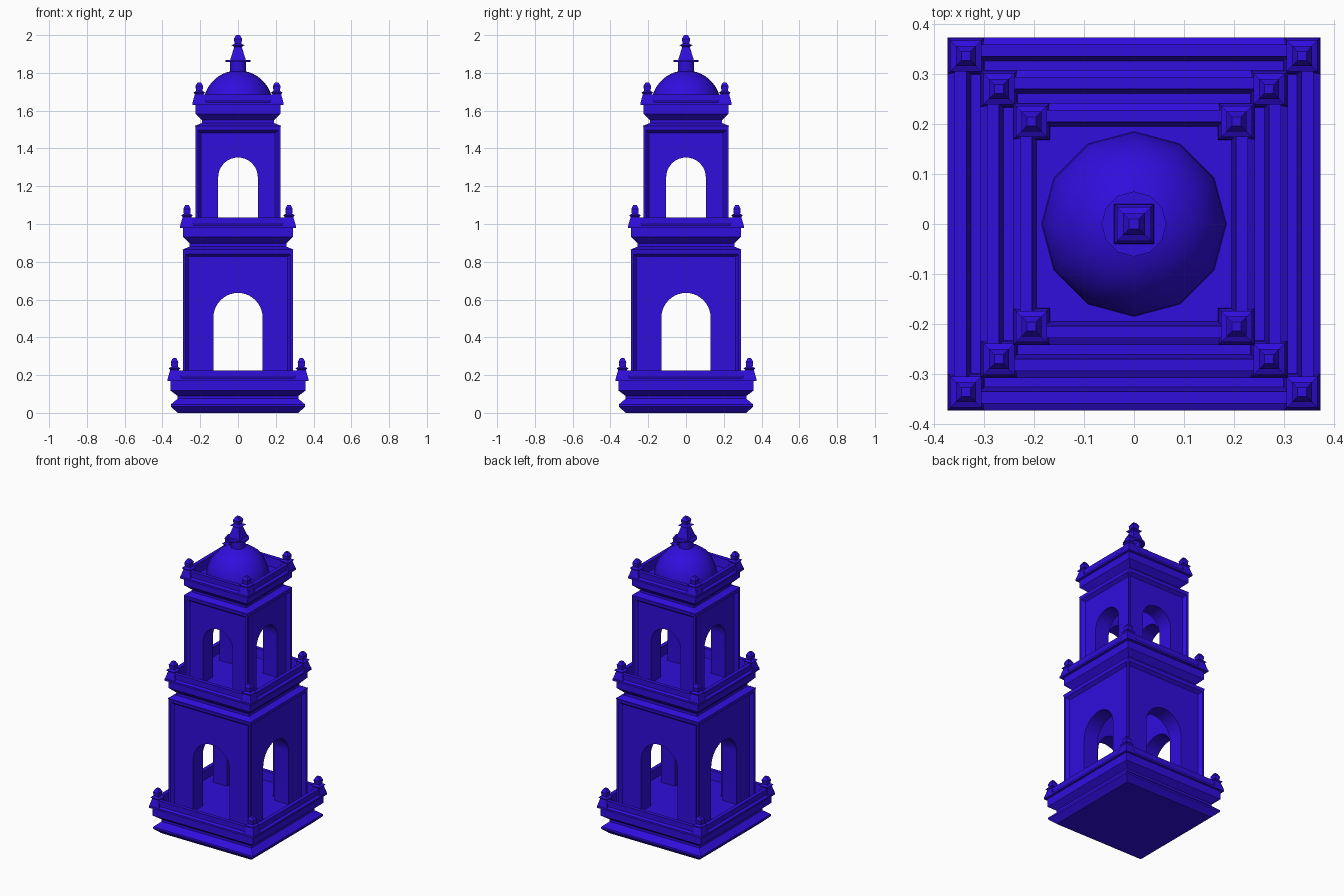
import bpy, bmesh, math
from mathutils import Matrix

cube = bpy.data.objects.get("Cube")
if cube:
    bpy.data.objects.remove(cube, do_unlink=True)

COLOUR = (0.03, 0.004, 0.72, 1)
blue = bpy.data.materials.new("deep blue")
blue.use_nodes = True
blue.diffuse_color = COLOUR
blue.node_tree.nodes["Principled BSDF"].inputs["Base Color"].default_value = COLOUR


def add_object(name, bm):
    bmesh.ops.recalc_face_normals(bm, faces=bm.faces)
    mesh = bpy.data.meshes.new(name)
    bm.to_mesh(mesh)
    bm.free()
    mesh.materials.append(blue)
    obj = bpy.data.objects.new(name, mesh)
    bpy.context.collection.objects.link(obj)
    return obj


def activate(obj):
    bpy.ops.object.select_all(action='DESELECT')
    obj.select_set(True)
    bpy.context.view_layer.objects.active = obj


def smooth(obj, degrees):
    activate(obj)
    bpy.ops.object.shade_smooth_by_angle(angle=math.radians(degrees))


def turned(name, profile, sides=4, at=(0, 0, 0)):
    """Solid from (half width, height) pairs; four sides give a square plan."""
    bm = bmesh.new()
    start = math.pi / 4 if sides == 4 else 0
    grow = math.sqrt(2) if sides == 4 else 1
    rings = []
    for r, z in profile:
        rings.append([bm.verts.new((
            at[0] + r * grow * math.cos(start + math.tau * i / sides),
            at[1] + r * grow * math.sin(start + math.tau * i / sides),
            at[2] + z)) for i in range(sides)])
    for low, high in zip(rings, rings[1:]):
        for i in range(sides):
            j = (i + 1) % sides
            bm.faces.new((low[i], low[j], high[j], high[i]))
    bm.faces.new(rings[0][::-1])
    bm.faces.new(rings[-1])
    return add_object(name, bm)


def box(name, half, z0, z1):
    return turned(name, [(half, z0), (half, z1)])


def arch_cutter(half, z0, spring, angle):
    bm = bmesh.new()
    outline = [(half, z0)]
    outline += [(half * math.cos(math.pi * i / 20), spring + half * math.sin(math.pi * i / 20))
                for i in range(21)]
    outline.append((-half, z0))
    face = bm.faces.new([bm.verts.new((x, -1, z)) for x, z in outline])
    out = bmesh.ops.extrude_face_region(bm, geom=[face])
    moved = [v for v in out["geom"] if isinstance(v, bmesh.types.BMVert)]
    bmesh.ops.translate(bm, verts=moved, vec=(0, 2, 0))
    bmesh.ops.rotate(bm, verts=bm.verts, matrix=Matrix.Rotation(angle, 3, 'Z'))
    return add_object("arch_cutter", bm)


def belfry(name, half, floor, top, arch, spring):
    """Hollow square storey with sunk panels and an arch through each side."""
    body = box(name, half, floor - 0.04, top)
    bm = bmesh.new()
    bm.from_mesh(body.data)
    walls = [f for f in bm.faces if abs(f.normal.z) < 0.5]
    bmesh.ops.inset_individual(bm, faces=walls, thickness=0.018)
    bmesh.ops.inset_individual(bm, faces=walls, thickness=0.022, depth=-0.02)
    bm.to_mesh(body.data)
    bm.free()
    cutters = [box("room_cutter", half - 0.12, floor, top - 0.05),
               arch_cutter(arch, floor, spring, 0),
               arch_cutter(arch, floor, spring, math.pi / 2)]
    activate(body)
    for cutter in cutters:
        cutter.hide_render = True
        mod = body.modifiers.new("opening", 'BOOLEAN')
        mod.operation = 'DIFFERENCE'
        mod.solver = 'EXACT'
        mod.object = cutter
        bpy.ops.object.modifier_apply(modifier=mod.name)
    for cutter in cutters:
        bpy.data.objects.remove(cutter, do_unlink=True)
    smooth(body, 25)


def parapet(out, floor):
    return [(out, floor), (out, floor + 0.012), (out - 0.014, floor + 0.02),
            (out - 0.014, floor + 0.055), (out - 0.038, floor + 0.055),
            (out - 0.047, floor)]


def corner_finials(name, centre, floor):
    profile = [(0.037, 0), (0.036, 0.012), (0.023, 0.058), (0.031, 0.066),
               (0.017, 0.074), (0.02, 0.1), (0.009, 0.12)]
    for x, side in ((-1, "right"), (1, "left")):
        for y, end in ((-1, "front"), (1, "back")):
            turned(f"{name}_finial_{end}_{side}", profile, 4,
                   (x * centre, y * centre, floor))


# Moulded base with its parapet
turned("base", [(0.32, 0), (0.355, 0.033), (0.355, 0.045), (0.32, 0.075),
                (0.32, 0.09), (0.358, 0.118), (0.358, 0.17)] + parapet(0.373, 0.17))
corner_finials("base", 0.336, 0.17)

# Two storeys with cornices
belfry("lower_belfry", 0.29, 0.17, 0.855, 0.13, 0.505)
turned("lower_cornice", [(0.29, 0.85), (0.293, 0.865), (0.257, 0.88), (0.257, 0.897),
                         (0.29, 0.93), (0.29, 0.98)] + parapet(0.308, 0.98))
corner_finials("lower", 0.27, 0.98)
belfry("upper_belfry", 0.225, 0.98, 1.51, 0.105, 1.247)
turned("upper_cornice", [(0.225, 1.505), (0.227, 1.52), (0.19, 1.535), (0.19, 1.55),
                         (0.225, 1.583), (0.225, 1.63)] + parapet(0.242, 1.63))
corner_finials("upper", 0.205, 1.63)

# Dome, lantern neck and crowning finial
dome = turned("dome", [(0.185 * math.cos(math.radians(a)), 1.628 + 0.185 * math.sin(math.radians(a)))
                       for a in range(0, 84, 8)], 12)
smooth(dome, 40)
neck = turned("lantern_neck", [(0.043, 1.78), (0.043, 1.858), (0.065, 1.858),
                               (0.065, 1.868), (0.03, 1.868)], 12)
smooth(neck, 40)
turned("crown_finial", [(0.04, 1.866), (0.039, 1.876), (0.02, 1.938), (0.034, 1.946),
                        (0.018, 1.955), (0.022, 1.98), (0.01, 2.0)])
